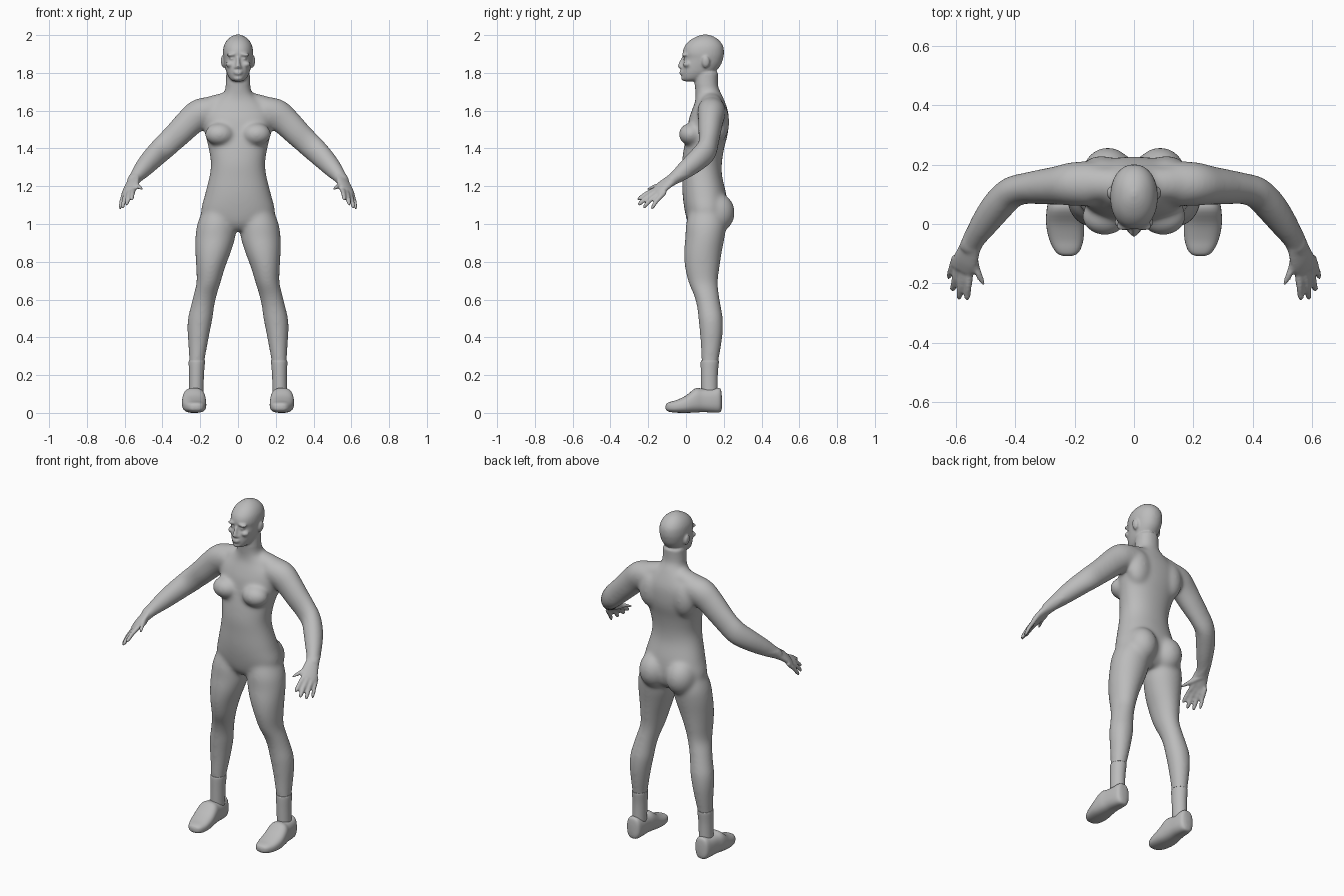
import bpy, bmesh, math
from mathutils import Vector, Matrix

skin = bpy.data.materials.new("plain grey")
skin.diffuse_color = (0.5, 0.5, 0.5, 1)
X, Y, Z = Vector((1, 0, 0)), Vector((0, 1, 0)), Vector((0, 0, 1))


def resample(rows, steps=4):
    """Catmull-Rom interpolation between section rows."""
    out, n = [], len(rows)
    for i in range(n - 1):
        p = [rows[max(i - 1, 0)], rows[i], rows[i + 1], rows[min(i + 2, n - 1)]]
        for k in range(steps):
            t = k / steps
            out.append([0.5 * (2 * b + (c - a) * t + (2 * a - 5 * b + 4 * c - d) * t * t
                               + (3 * b - a - 3 * c + d) * t ** 3) for a, b, c, d in zip(*p)])
    return out + [list(rows[-1])]


def loft(bm, rows, axes=None, power=2.0, seg=32, steps=4):
    """Rows are (x, y, z, half width, half depth); without axes the rings follow the path."""
    rows = resample(rows, steps)
    pts = [Vector(r[:3]) for r in rows]
    rings = []
    for i, r in enumerate(rows):
        if axes:
            u, v = axes
        else:
            t = (pts[min(i + 1, len(pts) - 1)] - pts[max(i - 1, 0)]).normalized()
            u = t.cross(Z).normalized()
            v = u.cross(t)
        ring = []
        for k in range(seg):
            a = 2 * math.pi * k / seg
            c, s = math.cos(a), math.sin(a)
            c = math.copysign(abs(c) ** (2 / power), c)
            s = math.copysign(abs(s) ** (2 / power), s)
            ring.append(bm.verts.new(pts[i] + u * (r[3] * c) + v * (r[4] * s)))
        rings.append(ring)
    for a, b in zip(rings, rings[1:]):
        for k in range(seg):
            bm.faces.new((a[k], a[(k + 1) % seg], b[(k + 1) % seg], b[k]))
    bm.faces.new(rings[0])
    bm.faces.new(rings[-1])


def stack(bm, rows, power=2.0):
    """Horizontal sections given as (centre x, z, half width, front y, back y)."""
    loft(bm, [(c, (f + b) / 2, z, w, (b - f) / 2) for c, z, w, f, b in rows], (X, Y), power)


def ball(bm, at, size, tilt=0.0):
    m = Matrix.Translation(at) @ Matrix.Rotation(tilt, 4, 'Y') @ Matrix.Diagonal((*size, 1))
    bmesh.ops.create_uvsphere(bm, u_segments=24, v_segments=16, radius=1, matrix=m)


def finish(bm, name):
    bmesh.ops.recalc_face_normals(bm, faces=bm.faces)
    me = bpy.data.meshes.new(name)
    bm.to_mesh(me)
    bm.free()
    ob = bpy.data.objects.new(name, me)
    bpy.context.collection.objects.link(ob)
    me.materials.append(skin)
    for p in me.polygons:
        p.use_smooth = True
    return ob


body = bmesh.new()

# torso and neck
stack(body, [(0, z, w, f, b) for z, w, f, b in (
    (.965, .06, .04, .17), (1.0, .14, .012, .205), (1.06, .195, -.005, .22),
    (1.15, .177, -.018, .215), (1.25, .152, -.021, .192), (1.32, .144, -.022, .19),
    (1.40, .156, -.012, .202), (1.48, .175, .004, .222), (1.55, .185, .014, .227),
    (1.60, .175, .03, .222), (1.65, .125, .048, .205), (1.69, .078, .05, .188),
    (1.73, .066, .046, .17), (1.80, .062, .046, .17))], 2.2)

# skull and jaw
stack(body, [(0, z, w, f, b) for z, w, f, b in (
    (1.755, .022, -.008, .05), (1.768, .042, -.020, .10), (1.80, .060, -.024, .15),
    (1.84, .071, -.020, .183), (1.875, .077, -.012, .196), (1.905, .080, -.018, .201),
    (1.94, .076, -.008, .197), (1.97, .061, .018, .178), (1.992, .036, .055, .147),
    (2.003, .008, .09, .112))], 2.15)

# nose, lips and chin
loft(body, [(0, -.012, 1.885, .008, .010), (0, -.022, 1.862, .009, .012),
            (0, -.030, 1.835, .014, .014), (0, -.026, 1.824, .012, .010)], (X, Y))
for z, w in ((1.806, .025), (1.796, .022)):
    ball(body, (0, -.024, z), (w, .012, .0065))
ball(body, (0, -.012, 1.772), (.024, .014, .014))

for s in (-1, 1):
    # face details and ears
    ball(body, (s * .032, -.007, 1.897), (.03, .016, .009), s * .12)
    ball(body, (s * .031, -.001, 1.874), (.015, .013, .007))
    ball(body, (s * .042, .006, 1.845), (.024, .022, .016))
    ball(body, (s * .013, -.024, 1.828), (.008, .010, .008))
    ball(body, (s * .080, .105, 1.857), (.011, .021, .031), s * .15)

    # chest, shoulder slope, shoulder blade and buttock
    ball(body, (s * .098, .025, 1.475), (.078, .064, .06))
    ball(body, (s * .11, .17, 1.54), (.075, .06, .11))
    loft(body, [(s * .02, .13, 1.66, .05, .045), (s * .11, .135, 1.632, .06, .055),
                (s * .20, .135, 1.59, .07, .068)])
    ball(body, (s * .088, .165, 1.06), (.088, .094, .105))

    # arm
    loft(body, [(s * .13, .135, 1.605, .075, .07), (s * .20, .135, 1.585, .075, .08),
                (s * .255, .13, 1.54, .066, .077), (s * .31, .125, 1.485, .06, .072),
                (s * .365, .12, 1.432, .053, .068), (s * .415, .105, 1.385, .054, .066),
                (s * .46, .06, 1.34, .055, .06), (s * .505, .0, 1.29, .048, .05),
                (s * .54, -.055, 1.248, .038, .036), (s * .555, -.085, 1.225, .036, .028)])

    # palm
    loft(body, [(s * .543, -.06, 1.243, .036, .032), (s * .556, -.095, 1.22, .042, .025),
                (s * .570, -.13, 1.193, .047, .021), (s * .580, -.158, 1.17, .042, .015)],
         (Vector((s * .80, .42, -.42)).normalized(), Vector((s * .5, -.05, .86)).normalized()))

    # fingers and thumb
    for knuckle, tip, r in (((.552, -.150, 1.185), (.563, -.256, 1.128), .0125),
                            ((.572, -.155, 1.172), (.590, -.252, 1.100), .0130),
                            ((.592, -.145, 1.160), (.612, -.225, 1.085), .0125),
                            ((.606, -.125, 1.153), (.625, -.182, 1.080), .0115),
                            ((.545, -.105, 1.205), (.503, -.213, 1.178), .0140)):
        a, b = Vector(knuckle), Vector(tip)
        path = []
        for t, k in ((-.25, 1.1), (.1, 1.1), (.5, 1), (.85, .9), (.97, .65), (1.02, .3)):
            p = a.lerp(b, t) + Z * (.008 * math.sin(math.pi * max(t, 0)))
            path.append((s * p.x, p.y, p.z, r * k, r * k))
        loft(body, path, seg=16)

    # leg
    stack(body, [(s * c, z, w, f, b) for c, z, w, f, b in (
        (.10, 1.08, .085, .02, .2), (.113, 1.0, .103, .0, .213), (.12, .93, .106, -.004, .205),
        (.132, .85, .094, -.011, .19), (.145, .77, .077, -.006, .178),
        (.156, .69, .064, .013, .169), (.175, .62, .062, .042, .176),
        (.189, .56, .063, .058, .186), (.200, .50, .066, .065, .196),
        (.208, .43, .060, .072, .196), (.213, .35, .050, .078, .186),
        (.218, .27, .041, .081, .172), (.221, .20, .037, .082, .166),
        (.222, .09, .036, .083, .166))])

# fuse the parts into one surface
ob = finish(body, "body")
mod = ob.modifiers.new("fuse", 'REMESH')
mod.mode = 'VOXEL'
mod.voxel_size = .0062
mod.use_smooth_shade = True
fused = bpy.data.meshes.new_from_object(ob.evaluated_get(bpy.context.evaluated_depsgraph_get()))
ob.modifiers.clear()
ob.data = fused

# relax the trunk and limbs strongly, the face and hands lightly
bm = bmesh.new()
bm.from_mesh(fused)
soft = [v for v in bm.verts
        if v.co.z < 1.735 and not (abs(v.co.x) > .525 and v.co.z < 1.26)]
for group, times in ((soft, 28), (list(bm.verts), 3)):
    for _ in range(times):
        bmesh.ops.smooth_vert(bm, verts=group, factor=.5,
                              use_axis_x=True, use_axis_y=True, use_axis_z=True)
for f in bm.faces:
    f.smooth = True
    f.material_index = 0
bm.to_mesh(fused)
bm.free()
if not fused.materials:
    fused.materials.append(skin)

for s, side in ((-1, "right"), (1, "left")):
    # sock
    bm = bmesh.new()
    stack(bm, [(s * c, z, w, f, b) for c, z, w, f, b in (
        (.217, .278, .040, .083, .171), (.218, .27, .043, .078, .174),
        (.220, .20, .0395, .079, .168), (.222, .09, .0385, .081, .168))])
    finish(bm, side + "_sock")

    # shoe, sections from toe to heel as (y, centre x, half width, bottom z, top z)
    bm = bmesh.new()
    loft(bm, [(s * c, y, (lo + hi) / 2, w, (hi - lo) / 2) for y, c, w, lo, hi in (
        (-.108, .224, .012, .022, .038), (-.102, .224, .030, .012, .050),
        (-.085, .225, .045, .005, .058), (-.05, .228, .058, .001, .068),
        (.0, .232, .064, .0, .092), (.05, .233, .061, .002, .130),
        (.09, .231, .054, .004, .128), (.14, .229, .049, .002, .128),
        (.172, .228, .043, .002, .132), (.185, .228, .032, .010, .122),
        (.190, .228, .014, .028, .085))], (X, Z), 2.6)
    finish(bm, side + "_shoe")
